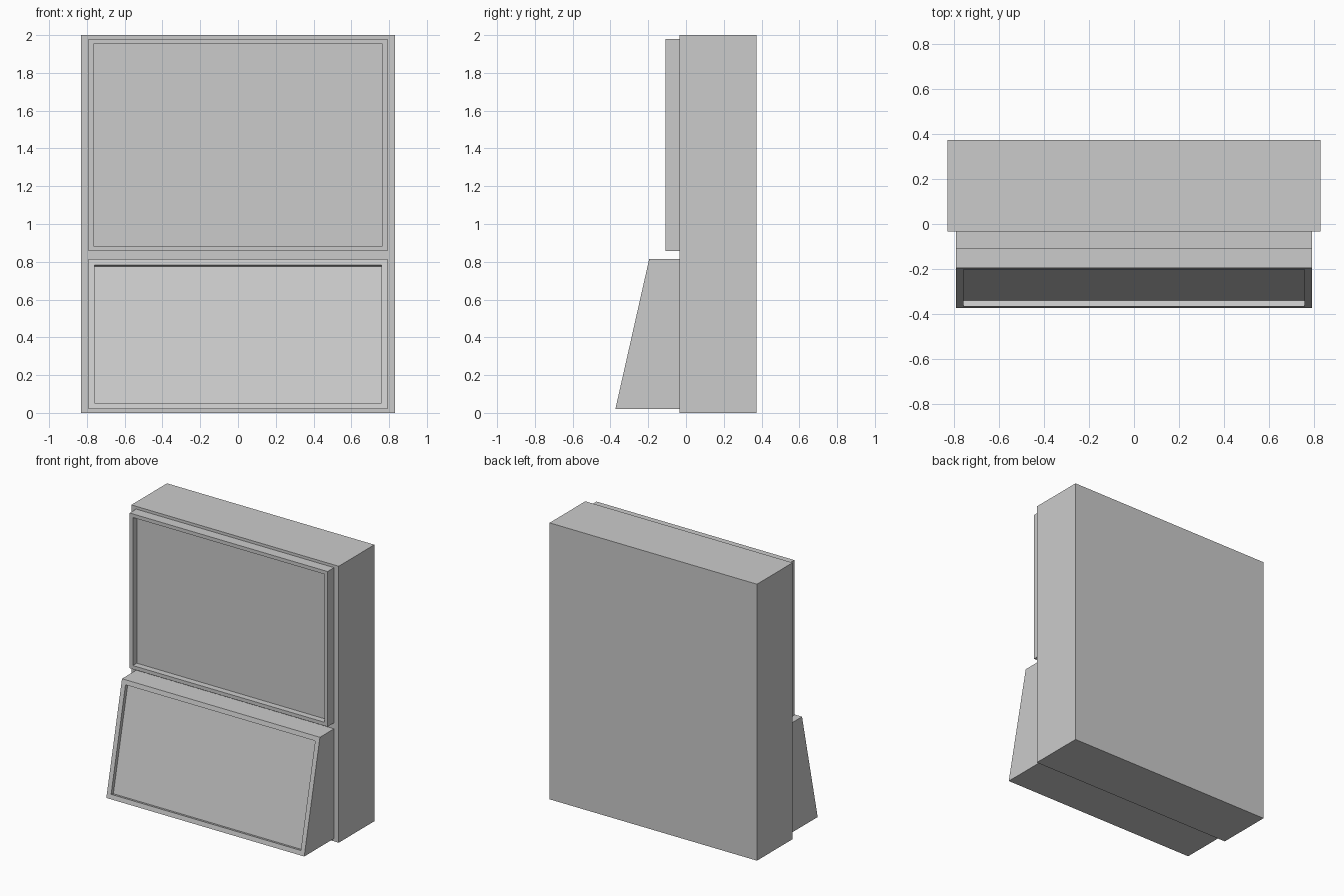
import bpy, bmesh

if "Cube" in bpy.data.objects:
    bpy.data.objects.remove(bpy.data.objects["Cube"])


def prism(name, half_w, profile, rim=0.0, recess=0.0):
    """Extrude a (y, z) side profile across x; edge 0-1 is the front face, optionally recessed."""
    bm = bmesh.new()
    verts = [bm.verts.new((-half_w, y, z)) for y, z in profile]
    side = bm.faces.new(verts)
    ext = bmesh.ops.extrude_face_region(bm, geom=[side])
    moved = [g for g in ext["geom"] if isinstance(g, bmesh.types.BMVert)]
    bmesh.ops.translate(bm, verts=moved, vec=(2 * half_w, 0, 0))
    bmesh.ops.recalc_face_normals(bm, faces=bm.faces[:])
    if recess:
        bm.normal_update()
        front = min(bm.faces, key=lambda f: f.normal.y)
        # flat rim, then a sunken panel with straight walls
        bmesh.ops.inset_region(bm, faces=[front], thickness=rim, use_even_offset=True)
        bm.normal_update()
        inward = -front.normal * recess
        ext = bmesh.ops.extrude_discrete_faces(bm, faces=[front])
        panel = ext["faces"][0]
        bmesh.ops.translate(bm, verts=panel.verts[:], vec=inward)
        bmesh.ops.recalc_face_normals(bm, faces=bm.faces[:])
    mesh = bpy.data.meshes.new(name)
    bm.to_mesh(mesh)
    bm.free()
    obj = bpy.data.objects.new(name, mesh)
    bpy.context.collection.objects.link(obj)
    return obj


FRONT, BACK = -0.034, 0.374

# Main cabinet box
prism("cabinet_body", 0.83, [(FRONT, 0), (FRONT, 2), (BACK, 2), (BACK, 0)])

# Upper framed display panel
prism("upper_panel", 0.792,
      [(-0.108, 0.857), (-0.108, 1.98), (FRONT, 1.98), (FRONT, 0.857)],
      rim=0.026, recess=0.045)

# Lower sloping framed panel
prism("lower_sloped_panel", 0.792,
      [(-0.374, 0.02), (-0.195, 0.814), (FRONT, 0.814), (FRONT, 0.02)],
      rim=0.033, recess=0.027)
